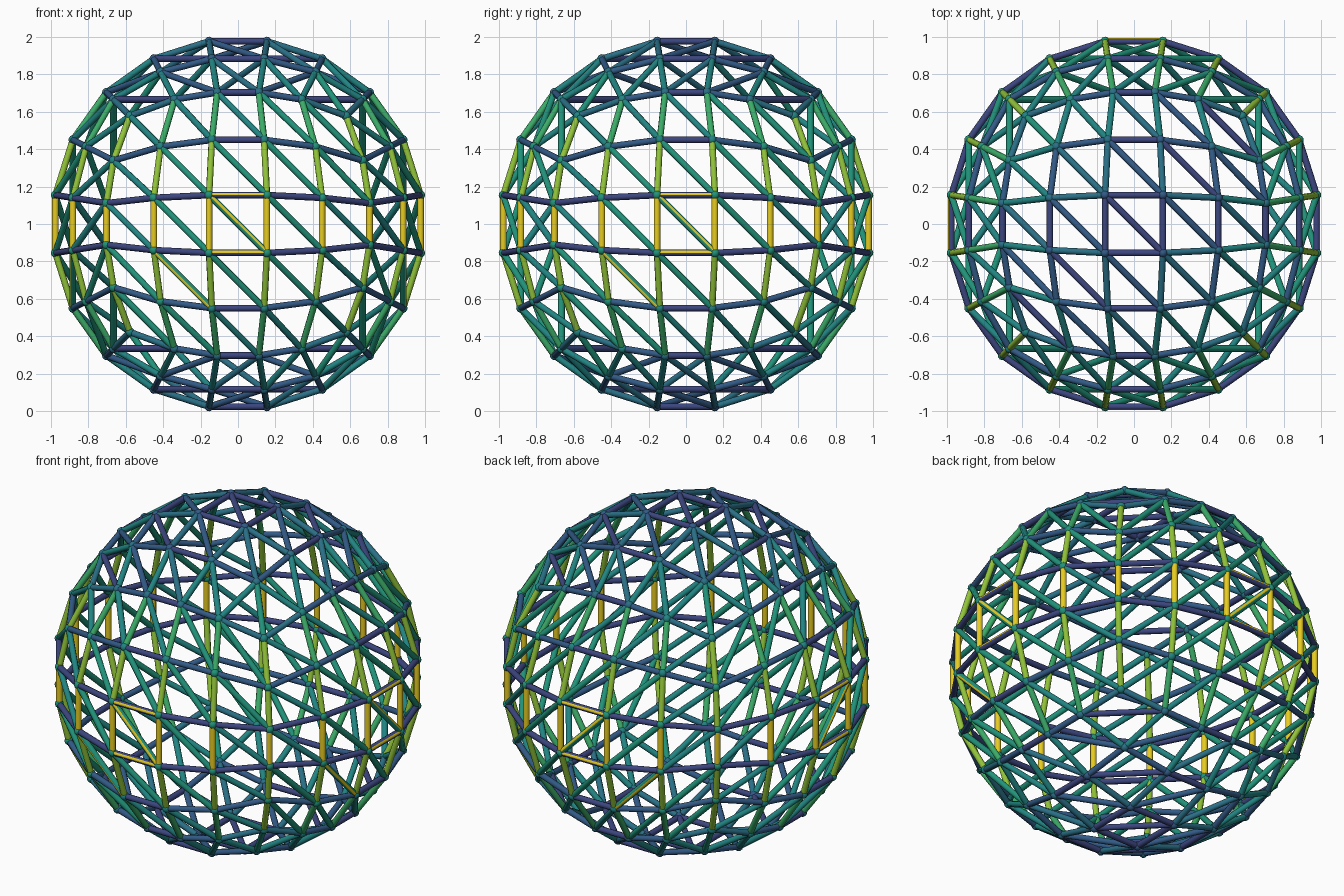
import bpy, bmesh, math
from mathutils import Vector, Matrix

if "Cube" in bpy.data.objects:
    bpy.data.objects.remove(bpy.data.objects["Cube"])

STRUT_R, JOINT_R = 0.0175, 0.025
STEPS = [math.tan(math.radians(a)) for a in (-45, -27, -9, 9, 27, 45)]
SIZE = (1 - JOINT_R) * math.sqrt(1 + 2 * STEPS[3] ** 2)   # sphere radius


# Colours run from navy (level strut) to yellow (upright strut)
def linear(c):
    c /= 255
    return c / 12.92 if c <= 0.04045 else ((c + 0.055) / 1.055) ** 2.4


PALETTE = [("navy", 0x3C467F), ("blue", 0x325A86), ("steel_blue", 0x2A6F86),
           ("teal", 0x218482), ("sea_green", 0x21937A), ("green", 0x3CAC68),
           ("lime", 0x92C43A), ("yellow", 0xF0D424)]
materials = []
for name, h in PALETTE:
    m = bpy.data.materials.new(name)
    m.diffuse_color = (linear(h >> 16), linear(h >> 8 & 255), linear(h & 255), 1)
    m.use_nodes = True
    m.node_tree.nodes["Principled BSDF"].inputs["Base Color"].default_value = m.diffuse_color
    materials.append(m)
YELLOW = 7


def level(angle):
    """Palette index for a slope in degrees."""
    step = int(angle / 90 * 8 + 0.5)
    return step if step < 7 else step - 1


# Lattice: cube faces with even angular steps, pushed out to a sphere
points, index, edges, striped = [], {}, set(), set()


def point(axis, side, i, j):
    v = [0.0, 0.0, 0.0]
    u, w = [k for k in range(3) if k != axis]
    v[axis], v[u], v[w] = side, STEPS[i], STEPS[j]
    key = tuple(round(c, 3) + 0.0 for c in v)
    if key not in index:
        index[key] = len(points)
        points.append(Vector(v).normalized() * SIZE)
    return index[key]


for axis in range(3):
    for side in (-1, 1):
        def pair(i, j, k, l):
            return frozenset((point(axis, side, i, j), point(axis, side, k, l)))
        for i in range(6):
            for j in range(6):
                if i < 5:
                    edges.add(pair(i, j, i + 1, j))
                if j < 5:
                    edges.add(pair(i, j, i, j + 1))
                if i < 5 and j > 0:       # diagonal brace of each panel
                    edges.add(pair(i, j, i + 1, j - 1))
        if axis < 2:                      # middle struts with a yellow stripe
            striped |= {pair(2, 3, 3, 3), pair(2, 2, 3, 2),
                        pair(2, 3, 3, 2), pair(1, 2, 2, 1)}


def finish(bm, name):
    me = bpy.data.meshes.new(name)
    for m in materials:
        me.materials.append(m)
    for f in bm.faces:
        f.smooth = len(f.verts) <= 4
    bm.to_mesh(me)
    bm.free()
    ob = bpy.data.objects.new(name, me)
    ob.location.z = 1
    bpy.context.collection.objects.link(ob)


def paint(new_verts, mat):
    faces = {f for v in new_verts for f in v.link_faces}
    for f in faces:
        f.material_index = mat
    return faces


# Struts: round bars coloured by their slope
slopes = [[] for _ in points]
bm = bmesh.new()
for e in sorted(sorted(e) for e in edges):
    p, q = points[e[0]], points[e[1]]
    d, mid = q - p, (p + q) / 2
    angle = math.degrees(math.asin(min(1, abs(d.z) / d.length)))
    for k in e:
        slopes[k].append(angle)
    mat = Matrix.Translation(mid) @ d.to_track_quat('Z', 'Y').to_matrix().to_4x4()
    made = bmesh.ops.create_cone(bm, cap_ends=True, segments=8, radius1=STRUT_R,
                                 radius2=STRUT_R, depth=d.length, matrix=mat)
    faces = paint(made["verts"], level(angle))
    if frozenset(e) in striped:
        aim = mid.normalized() + Vector((0, 0, 0.5))
        sides = [f for f in faces if len(f.verts) == 4]
        max(sides, key=lambda f: (f.calc_center_median() - mid).dot(aim)).material_index = YELLOW
finish(bm, "struts")

# Joints: small balls coloured by the mean slope of the struts they hold
bm = bmesh.new()
for p, s in zip(points, slopes):
    made = bmesh.ops.create_uvsphere(bm, u_segments=10, v_segments=6, radius=JOINT_R,
                                     matrix=Matrix.Translation(p))
    paint(made["verts"], level(sum(s) / len(s)))
finish(bm, "joints")
